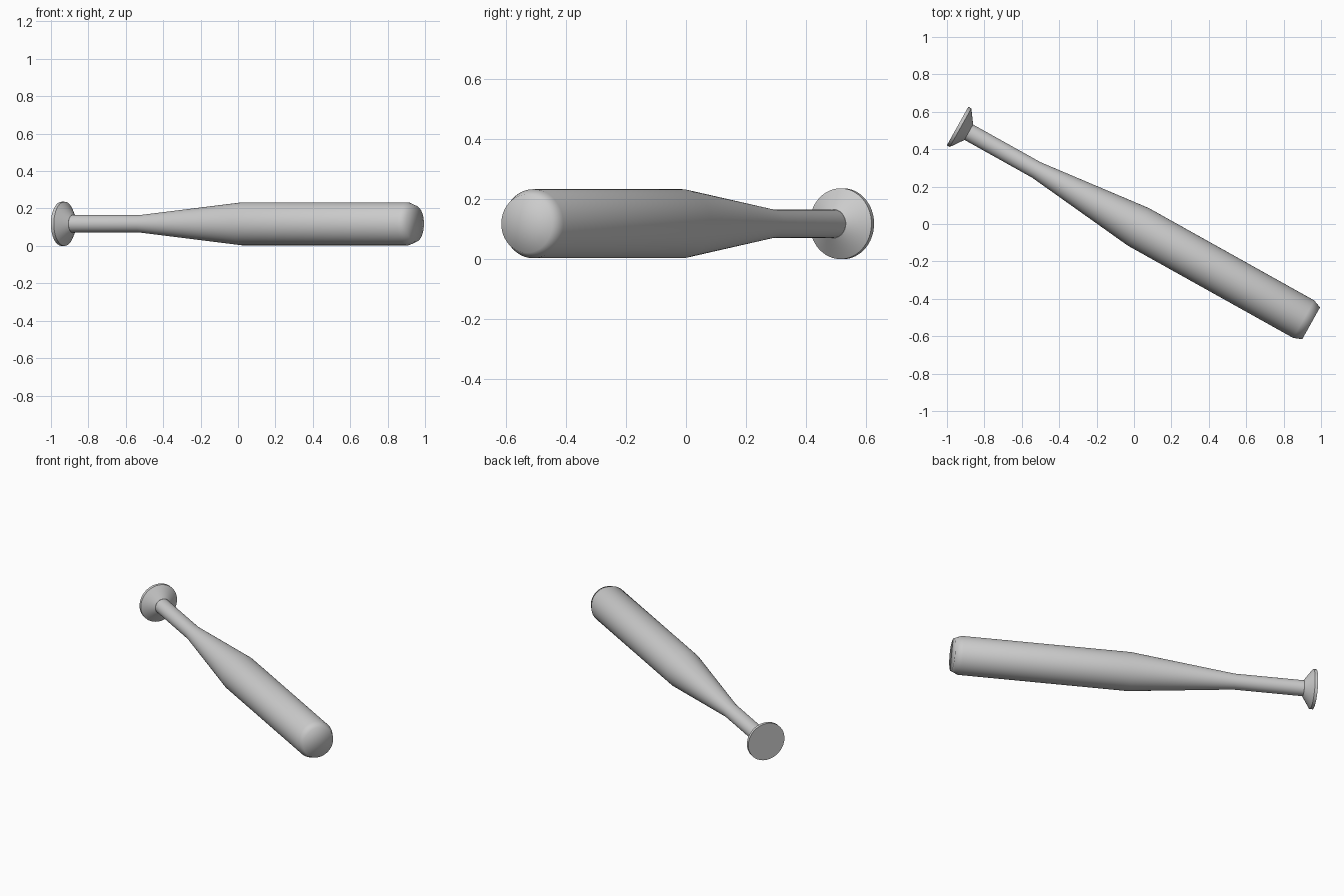
import bpy, bmesh, math
from mathutils import Matrix, Vector

if "Cube" in bpy.data.objects:
    bpy.data.objects.remove(bpy.data.objects["Cube"])

SIDES = 64
START = Vector((-0.943, 0.524, 0.118))   # centre of the knob's end face
END = Vector((0.947, -0.531, 0.118))     # centre of the barrel's end face
AXIS = END - START


def lathe(name, profile, angle):
    """Spin (distance along axis, radius) points into a closed solid."""
    bm = bmesh.new()
    rings = []
    for s, r in profile:
        rings.append([bm.verts.new((r * math.cos(2 * math.pi * i / SIDES),
                                    r * math.sin(2 * math.pi * i / SIDES), s))
                      for i in range(SIDES)])
    for a, b in zip(rings, rings[1:]):
        for i in range(SIDES):
            j = (i + 1) % SIDES
            bm.faces.new((a[i], a[j], b[j], b[i]))
    # fan caps
    for ring, (s, r) in ((rings[0], profile[0]), (rings[-1], profile[-1])):
        c = bm.verts.new((0, 0, s))
        for i in range(SIDES):
            bm.faces.new((ring[i], ring[(i + 1) % SIDES], c))
    bmesh.ops.recalc_face_normals(bm, faces=bm.faces)
    bm.transform(Matrix.Translation(START) @ AXIS.to_track_quat('Z', 'Y').to_matrix().to_4x4())
    me = bpy.data.meshes.new(name)
    bm.to_mesh(me)
    bm.free()
    ob = bpy.data.objects.new(name, me)
    bpy.context.collection.objects.link(ob)
    bpy.ops.object.select_all(action='DESELECT')
    ob.select_set(True)
    bpy.context.view_layer.objects.active = ob
    bpy.ops.object.shade_smooth_by_angle(angle=math.radians(angle))
    return ob


L = AXIS.length

# flared knob with a thin straight rim
lathe("knob", [(0, 0.118), (0.018, 0.118), (0.068, 0.048)], 30)

# handle, taper and barrel, softly shaded over the end face
lathe("handle_and_barrel", [(0.06, 0.047), (0.482, 0.047), (1.106, 0.115),
                            (L - 0.045, 0.115), (L, 0.097)], 80)
